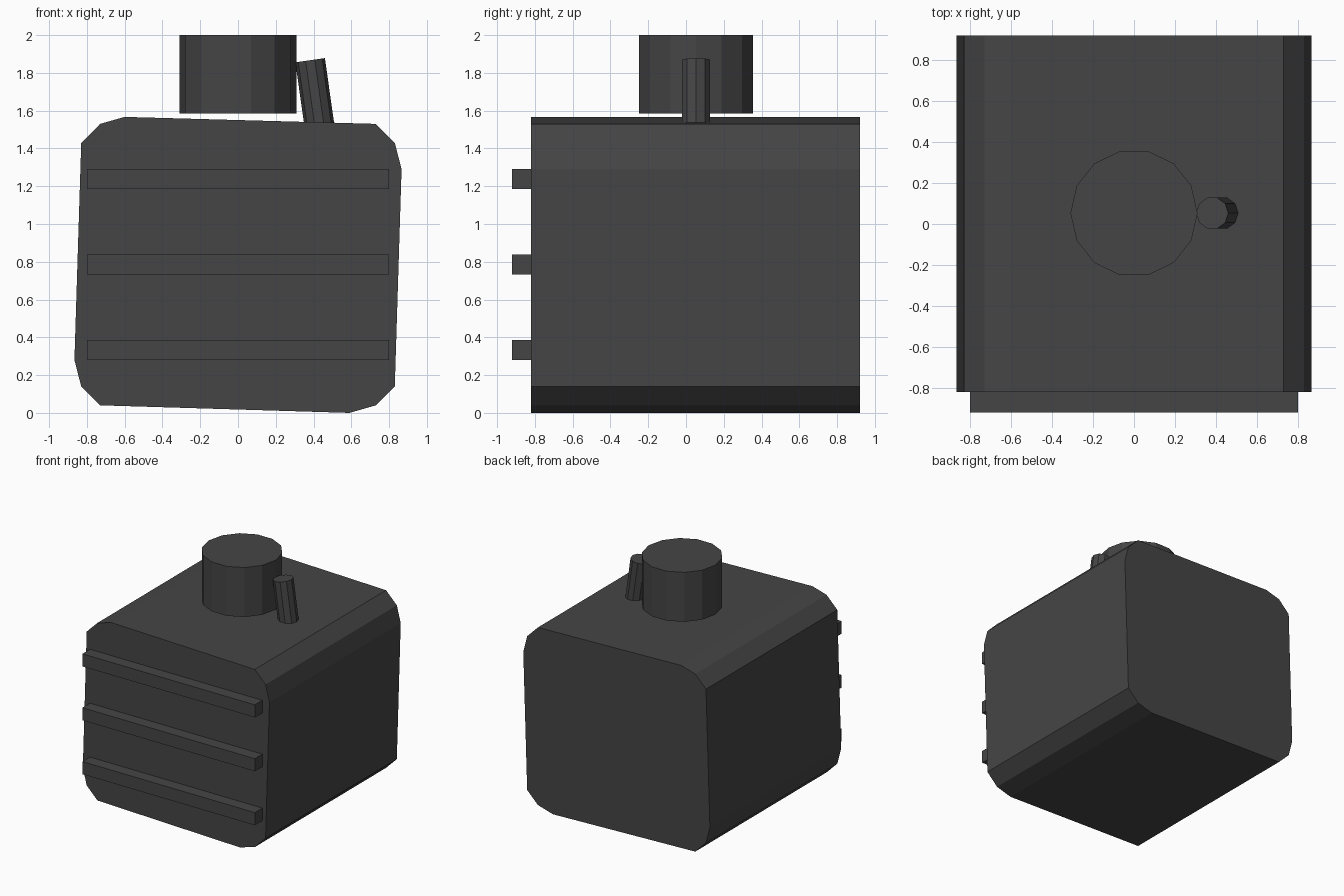
import bpy, bmesh, math
from mathutils import Vector

if "Cube" in bpy.data.objects:
    bpy.data.objects.remove(bpy.data.objects["Cube"])

dark = bpy.data.materials.new("dark_plastic")
dark.diffuse_color = (0.06, 0.06, 0.06, 1)
dark.use_nodes = True
dark.node_tree.nodes["Principled BSDF"].inputs["Base Color"].default_value = dark.diffuse_color


def finish(name, bm):
    bmesh.ops.recalc_face_normals(bm, faces=bm.faces)
    mesh = bpy.data.meshes.new(name)
    bm.to_mesh(mesh)
    bm.free()
    mesh.materials.append(dark)
    obj = bpy.data.objects.new(name, mesh)
    bpy.context.collection.objects.link(obj)
    return obj


def box(name, lo, hi):
    bm = bmesh.new()
    bmesh.ops.create_cube(bm, size=1)
    for v in bm.verts:
        v.co = [(a + b) / 2 + c * (b - a) for a, b, c in zip(lo, hi, v.co)]
    return finish(name, bm)


def cylinder(name, sides, radius, depth, centre, tilt=0):
    bm = bmesh.new()
    bmesh.ops.create_cone(bm, cap_ends=True, segments=sides, radius1=radius,
                          radius2=radius, depth=depth)
    # put one corner exactly on the +x axis
    first = max(bm.verts, key=lambda v: v.co.x)
    turn = -math.atan2(first.co.y, first.co.x)
    for v in bm.verts:
        x, y = v.co.x, v.co.y
        v.co.x = x * math.cos(turn) - y * math.sin(turn)
        v.co.y = x * math.sin(turn) + y * math.cos(turn)
    obj = finish(name, bm)
    obj.location = centre
    obj.rotation_euler.y = tilt
    return obj


# Body: slightly skewed rounded square, extruded front to back
profile = [(-0.73, 1.53), (-0.60, 1.567), (0.73, 1.53), (0.83, 1.43),
           (0.866, 1.29), (0.83, 0.14), (0.73, 0.04), (0.59, 0.0),
           (-0.73, 0.04), (-0.83, 0.14), (-0.866, 0.28), (-0.83, 1.43)]
bm = bmesh.new()
face = bm.faces.new([bm.verts.new((x, -0.82, z)) for x, z in profile])
ext = bmesh.ops.extrude_face_region(bm, geom=[face], use_keep_orig=True)
bmesh.ops.translate(bm, vec=(0, 1.74, 0),
                    verts=[g for g in ext["geom"] if isinstance(g, bmesh.types.BMVert)])
finish("body", bm)

# Three ribs across the front
for i in range(3):
    z = 0.28 + 0.452 * i
    box(f"front_rib_{i + 1}", (-0.8, -0.92, z), (0.8, -0.82, z + 0.106))

# Round cap hovering just above the body
cylinder("cap", 14, 0.31, 0.415, (0, 0.053, 1.7925))

# Tilted spout whose foot sinks into the body
tilt = -0.14
top = Vector((0.382, 0.053, 1.867))
axis = Vector((math.sin(tilt), 0, math.cos(tilt)))
cylinder("spout", 10, 0.079, 0.4, top - axis * 0.2, tilt)
